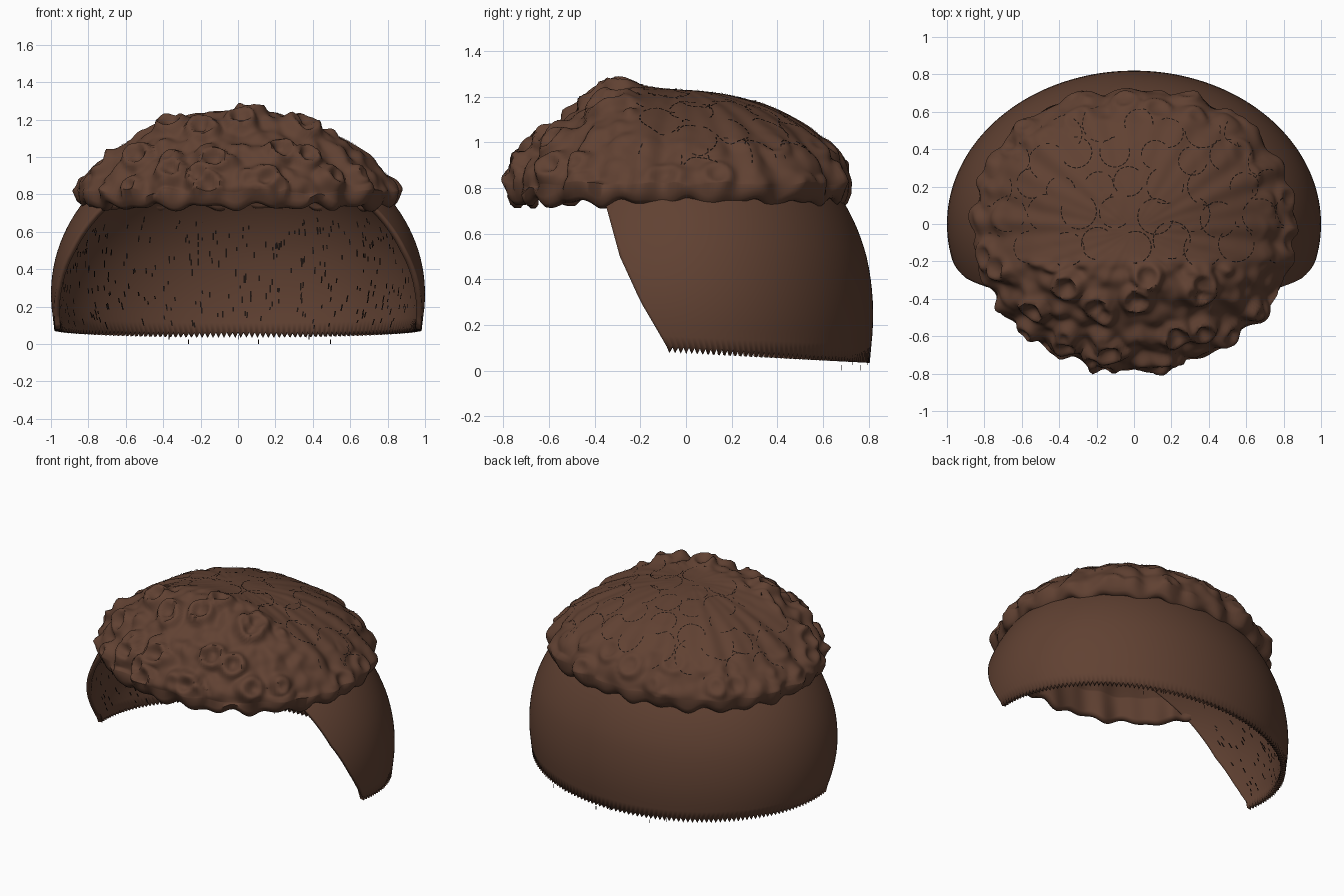
import bpy, bmesh, math, random
from mathutils import Vector, noise

random.seed(4)
cube = bpy.data.objects.get("Cube")
if cube:
    bpy.data.objects.remove(cube, do_unlink=True)


def material(name, rgb):
    m = bpy.data.materials.new(name)
    m.use_nodes = True
    m.diffuse_color = (*rgb, 1)
    m.node_tree.nodes["Principled BSDF"].inputs["Base Color"].default_value = (*rgb, 1)
    return m


brown = material("warm brown", (0.118, 0.053, 0.032))
dark = material("dark strand", (0.014, 0.008, 0.006))


def make_object(name, bm, mat, angle=None):
    me = bpy.data.meshes.new(name)
    bm.to_mesh(me)
    bm.free()
    me.materials.append(mat)
    ob = bpy.data.objects.new(name, me)
    bpy.context.collection.objects.link(ob)
    if angle:
        bpy.ops.object.select_all(action="DESELECT")
        ob.select_set(True)
        bpy.context.view_layer.objects.active = ob
        bpy.ops.object.shade_smooth_by_angle(angle=math.radians(angle))
    return ob


def grid(rows, closed):
    """Skin a list of equal-length point rows with quads."""
    bm = bmesh.new()
    vs = [[bm.verts.new(p) for p in row] for row in rows]
    n = len(rows[0])
    for lo, hi in zip(vs, vs[1:]):
        for i in range(n if closed else n - 1):
            k = (i + 1) % n
            bm.faces.new((lo[i], lo[k], hi[k], hi[i]))
    return bm


def smooth(a, b, x):
    u = min(1, max(0, (x - a) / (b - a)))
    return u * u * (3 - 2 * u)


# Lower shell: ellipsoid with an open face and a saw-tooth bottom edge
SX, SY, SZ, MID = 1.0, 0.82, 0.87, 0.27
FRONT = [(0.08, -0.07), (0.3, -0.2), (0.5, -0.29), (0.72, -0.35), (1.2, -0.52)]


def front_edge(z):
    for (z0, y0), (z1, y1) in zip(FRONT, FRONT[1:]):
        if z <= z1:
            return y0 + (y1 - y0) * (z - z0) / (z1 - z0)
    return FRONT[-1][1]


def shell_point(u, z, scale=1.0):
    s = math.sqrt(max(0, 1 - ((z - MID) / SZ) ** 2))
    t0 = math.asin(max(-1, front_edge(z) / (SY * s)))
    t = t0 + (math.pi - 2 * t0) * u
    y = SY * s * math.sin(t)
    drop = 0.045 * (y + 0.08) / 0.9 * max(0, 1 - (z - 0.1) / 0.4)
    return Vector((SX * s * math.cos(t) * scale, y * scale, z - drop))


COLS, ROWS = 220, 36
rows = []
for j in range(ROWS + 1):
    z = 0.105 + 1.03 * math.sin(j / ROWS * math.pi / 2)
    row = [shell_point(i / COLS, z) for i in range(COLS + 1)]
    if j == 0:
        for p in row[1::2]:
            p.z -= 0.028
    rows.append(row)
shell = make_object("faded_side_shell", grid(rows, False), brown, 40)
solid = shell.modifiers.new("thickness", "SOLIDIFY")
solid.thickness = 0.03
solid.offset = -1


# Curly top cap: domed upper surface, scalloped rim and hollow underside
def outline(t):
    c, s = math.cos(t), math.sin(t)
    e = 2.25 if s > 0 else 2.0
    k = (abs(c) ** e + abs(s) ** e) ** (-1 / e)
    wave = 1 + 0.013 * math.sin(17 * t) + 0.012 * math.sin(27 * t + 1)
    return Vector((0.865 * c * k * wave, 0.755 * s * k * wave))


def dome(r, t):
    o = outline(t)
    x, y = o.x * r, o.y * r - 0.035
    power = 0.6 + 0.22 * math.cos(t) ** 2
    rise = max(0, 1 - r * r)
    z = 0.82 + 0.41 * rise ** power
    z += 0.065 * math.exp(-((y + 0.32) / 0.15) ** 2) * min(1, rise * 3)
    return Vector((x, y, z))


def curl(p, r):
    """Ring-shaped curls, strong at the fringe and faint on the crown."""
    dist, _ = noise.voronoi(p * 5.6)
    ring = math.exp(-((dist[0] - 0.36) / 0.15) ** 2) - 0.5
    swirl = 0.5 * noise.noise(p * 13)
    front = smooth(-0.17, -0.27, p.y)
    amp = max(0.045 * front, 0.022 * smooth(0.72, 0.95, r), 0.002)
    return amp * (ring + swirl)


def cap_point(r, t):
    p = dome(r, t)
    return p + (p - Vector((0, 0, 0.35))).normalized() * curl(p, r)


def rim_point(t, inset, height):
    o = outline(t) * inset
    return Vector((o.x, o.y - 0.035, height + 0.014 * math.sin(17 * t + 0.6)
                   + 0.01 * math.sin(29 * t)))


SEG, RINGS = 280, 72
angles = [2 * math.pi * i / SEG for i in range(SEG)]
cap_rows = []
for j in range(1, 13):
    r = 0.9 * math.sin(j / 12 * math.pi / 2)
    cap_rows.append([dome(r, t) - Vector((0, 0, 0.07)) for t in angles])
for inset, height in ((0.9, 0.75), (0.92, 0.733), (0.95, 0.733), (0.975, 0.75), (0.99, 0.78)):
    cap_rows.append([rim_point(t, inset, height) for t in angles])
for j in range(RINGS, 0, -1):
    r = math.sin(j / RINGS * math.pi / 2)
    cap_rows.append([cap_point(r, t) for t in angles])
bm = grid(cap_rows, True)
bmesh.ops.holes_fill(bm, edges=[e for e in bm.edges if e.is_boundary])
make_object("curly_top_cap", bm, brown, 60)


# Thin strand plates
def plate(bm, p, along, across, length, width):
    a, b = along.normalized() * length / 2, across.normalized() * width / 2
    bm.faces.new([bm.verts.new(q) for q in (p - a - b, p + a - b, p + a + b, p - a + b)])


def on_cap(x, y):
    t = math.atan2((y + 0.035) / 0.755, x / 0.865)
    o = outline(t)
    r = math.hypot(x, y + 0.035) / o.length
    return cap_point(r, t) + Vector((0, 0, 0.004)) if r < 0.93 else None


# Dashed curl rings on the crown
bm = bmesh.new()
for row in range(5):
    for col in range(-4, 5):
        cx = (col + 0.5 * (row % 2)) * 0.19 + random.uniform(-0.03, 0.03)
        cy = -0.11 + row * 0.155 + random.uniform(-0.03, 0.03)
        radius = random.uniform(0.075, 0.1)
        start, span = random.uniform(0, 6.28), random.uniform(3.0, 5.5)
        steps = int(span * radius / 0.026)
        for k in range(steps):
            a = start + span * k / steps
            x, y = cx + radius * math.cos(a), cy + radius * math.sin(a)
            p = on_cap(x, y)
            q = on_cap(x - 0.01 * math.sin(a), y + 0.01 * math.cos(a))
            if p and q and y > -0.22 and random.random() < 0.85:
                along = q - p
                out = (p - Vector((0, 0, 0.35))).normalized()
                plate(bm, p, along, along.cross(out), 0.02, 0.006)
make_object("crown_curl_dashes", bm, dark)

# Short strands on the inside of the shell
bm = bmesh.new()
for _ in range(380):
    u, z = random.uniform(0.02, 0.98), random.uniform(0.12, 0.68)
    p = shell_point(u, z, 0.955)
    up = shell_point(u, z + 0.02, 0.955) - p
    side = shell_point(min(1, u + 0.01), z, 0.955) - p
    plate(bm, p, up, side, random.uniform(0.015, 0.04), 0.008)
make_object("inner_strands", bm, dark)

# Loose strands under the nape
bm = bmesh.new()
for k in range(9):
    p = shell_point(0.34 + 0.04 * k + random.uniform(-0.01, 0.01), 0.11, 0.985)
    p.z = 0.012 + 0.025 * (k % 3)
    plate(bm, p, Vector((0, 0, 1)), Vector((1, 0.2, 0)), 0.024, 0.005)
make_object("nape_strands", bm, dark)
